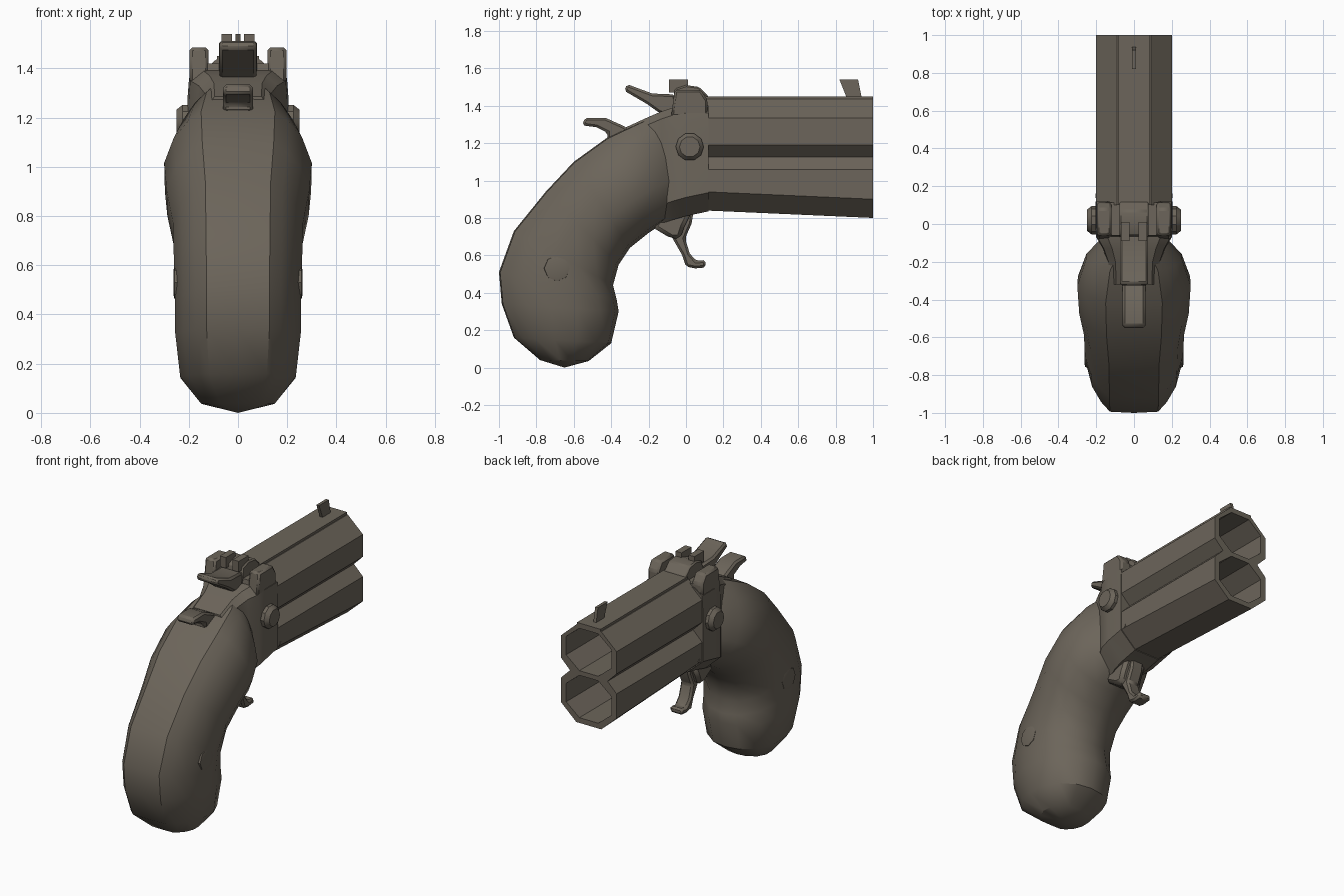
import bpy, bmesh, math
from mathutils import Vector

cube = bpy.data.objects.get("Cube")
if cube:
    bpy.data.objects.remove(cube, do_unlink=True)

steel = bpy.data.materials.new("aged_gunmetal")
steel.use_nodes = True
COLOUR = (0.15, 0.13, 0.103, 1)
steel.diffuse_color = COLOUR
bsdf = steel.node_tree.nodes["Principled BSDF"]
bsdf.inputs["Base Color"].default_value = COLOUR
bsdf.inputs["Roughness"].default_value = 0.7


def finish(bm, name, bevel=0, angle=30):
    """Turn a bmesh into a shaded object, with an optional edge bevel."""
    bmesh.ops.recalc_face_normals(bm, faces=bm.faces)
    mesh = bpy.data.meshes.new(name)
    bm.to_mesh(mesh)
    bm.free()
    obj = bpy.data.objects.new(name, mesh)
    bpy.context.collection.objects.link(obj)
    mesh.materials.append(steel)
    if bevel:
        mod = obj.modifiers.new("soft_edges", "BEVEL")
        mod.width = bevel
        mod.segments = 1
        mod.limit_method = "ANGLE"
    bpy.ops.object.select_all(action="DESELECT")
    obj.select_set(True)
    bpy.context.view_layer.objects.active = obj
    bpy.ops.object.shade_smooth_by_angle(angle=math.radians(angle))
    return obj


def loft(name, rings, tip=None, angle=30, bevel=0):
    """Skin closed rings of equal length; end in a fan if a tip is given."""
    bm = bmesh.new()
    rows = [[bm.verts.new(p) for p in ring] for ring in rings]
    n = len(rows[0])
    for a, b in zip(rows, rows[1:]):
        for i in range(n):
            j = (i + 1) % n
            bm.faces.new((a[i], a[j], b[j], b[i]))
    bm.faces.new(rows[0])
    if tip:
        t = bm.verts.new(tip)
        for i in range(n):
            bm.faces.new((rows[-1][i], rows[-1][(i + 1) % n], t))
    else:
        bm.faces.new(rows[-1])
    return finish(bm, name, bevel, angle)


def plate(name, profile, x0, x1, bevel=0.008):
    """Extrude a side profile of (y, z) points between two x positions."""
    return loft(name, [[(x, y, z) for y, z in profile] for x in (x0, x1)], bevel=bevel)


def screw(name, side, y, z, steps, sides=10):
    """Round head turned about the x axis from (x, radius) steps."""
    rings = [[(side * x, y + r * math.cos(2 * math.pi * i / sides),
               z + r * math.sin(2 * math.pi * i / sides)) for i in range(sides)]
             for x, r in steps]
    return loft(name, rings)


def mirrored(half):
    """Close a half outline of (x, z) points that runs from top to bottom."""
    return half + [(-x, z) for x, z in reversed(half)]


# Barrels: stacked octagonal tubes meeting at a narrow waist
WAIST = 1.125


def barrel(name, flip, far_back, far_front):
    def outer(y, far):
        h = abs(far - WAIST)
        half = [(0.09, h), (0.2, h - 0.1), (0.2, 0.065), (0.135, 0)]
        return [(x, y, WAIST + flip * z) for x, z in mirrored(half)]

    def bore(y):
        c = WAIST + flip * 0.153
        half = [(0.068, 0.138), (0.163, 0.06), (0.163, -0.06), (0.068, -0.138)]
        return [(x, y, c + flip * z) for x, z in mirrored(half)]

    return loft(name, [outer(0.1, far_back), outer(1, far_front), bore(1), bore(0.25)])


barrel("upper_barrel", 1, 1.435, 1.435)
barrel("lower_barrel", -1, 0.84, 0.80)
plate("top_rib", [(0.1, 1.42), (1, 1.42), (1, 1.45), (0.1, 1.45)], -0.085, 0.085, 0)
plate("front_sight", [(0.86, 1.44), (0.94, 1.44), (0.92, 1.54), (0.82, 1.54)],
      -0.01, 0.01, 0)

# Frame: faceted body narrowing from the breech into the backstrap
frame_rings = []
for y, w, top, bottom in [(0.12, 0.205, 1.40, 0.835), (0.0, 0.205, 1.40, 0.81),
                          (-0.07, 0.2, 1.39, 0.79), (-0.13, 0.165, 1.37, 0.77),
                          (-0.2, 0.14, 1.34, 0.75), (-0.32, 0.135, 1.285, 0.8)]:
    half = [(w * 0.7, top), (w * 0.97, top - 0.04), (w, top - 0.12),
            (w, bottom + 0.1), (w * 0.45, bottom)]
    frame_rings.append([(x, y, z) for x, z in mirrored(half)])
loft("frame", frame_rings)

# Hinge knuckles and rear sight
for side, label in ((1, "left"), (-1, "right")):
    ear = [(-0.08, 1.34), (0.115, 1.34), (0.115, 1.43), (0.08, 1.485), (-0.06, 1.485)]
    plate(label + "_hinge_ear", ear, side * 0.12, side * 0.197, 0.012)
    plate(label + "_rear_sight", [(-0.09, 1.47), (0.01, 1.47), (0.01, 1.54), (-0.09, 1.54)],
          side * 0.025, side * 0.068, 0)
    screw(label + "_hinge_screw", side, 0.02, 1.18,
          [(0.15, 0.075), (0.225, 0.075), (0.25, 0.055)])
    screw(label + "_grip_screw", side, -0.69, 0.53,
          [(0.2, 0.075), (0.258, 0.068), (0.262, 0.05)], 8)
    screw(label + "_barrel_pin", side, 0.15, 0.95, [(0.18, 0.012), (0.204, 0.012)], 6)
plate("hinge_tongue", [(-0.08, 1.36), (0.12, 1.36), (0.12, 1.45), (0.07, 1.5),
                       (0, 1.51), (-0.06, 1.49)], -0.078, 0.078)
plate("hinge_floor", [(-0.07, 1.36), (0.115, 1.36), (0.115, 1.42), (-0.06, 1.42)],
      -0.13, 0.13, 0)

# Hammer spur and thumb latch
plate("hammer", [(-0.33, 1.48), (-0.315, 1.515), (-0.18, 1.465), (-0.06, 1.46),
                 (-0.04, 1.36), (-0.14, 1.36), (-0.21, 1.41)], -0.075, 0.075, 0.012)
plate("thumb_latch", [(-0.555, 1.295), (-0.54, 1.335), (-0.43, 1.335), (-0.33, 1.29),
                      (-0.28, 1.25), (-0.42, 1.22), (-0.42, 1.255), (-0.48, 1.285)],
      -0.06, 0.06, 0.012)

# Trigger blade and its stud
plate("trigger", [(-0.12, 0.78), (-0.06, 0.67), (-0.02, 0.6), (0.0, 0.54), (0.05, 0.53),
                  (0.105, 0.535), (0.105, 0.575), (0.055, 0.57), (0.02, 0.61),
                  (-0.005, 0.69), (0.03, 0.77), (0.04, 0.83), (-0.08, 0.84)],
      -0.045, 0.045, 0.012)
plate("trigger_stud", [(-0.18, 0.75), (-0.08, 0.69), (-0.03, 0.69), (-0.01, 0.75),
                       (0.03, 0.83), (-0.1, 0.86)], -0.08, 0.08, 0.02)

# Grip: each station has a back point, a front point and a half width
stations = [
    ((-0.14, 1.355), (0.0, 0.83), 0.15), ((-0.25, 1.31), (-0.11, 0.78), 0.255),
    ((-0.42, 1.23), (-0.20, 0.72), 0.3), ((-0.60, 1.10), (-0.30, 0.64), 0.29),
    ((-0.75, 0.94), (-0.36, 0.55), 0.265), ((-0.92, 0.73), (-0.39, 0.44), 0.26),
    ((-1.0, 0.51), (-0.37, 0.36), 0.255), ((-0.985, 0.34), (-0.36, 0.30), 0.255),
    ((-0.92, 0.16), (-0.40, 0.13), 0.235), ((-0.78, 0.04), (-0.52, 0.035), 0.15)]
section = [(0, 0), (0.01, 0.5), (0.09, 0.68), (0.22, 0.87), (0.42, 1),
           (0.65, 0.99), (0.84, 0.8), (0.97, 0.4), (1, 0)]
outline = section + [(u, -w) for u, w in reversed(section[1:-1])]
grip_rings = []
for back, front, width in stations:
    b, f = Vector((0, *back)), Vector((0, *front))
    grip_rings.append([b.lerp(f, u) + Vector((w * width, 0, 0)) for u, w in outline])
loft("grip", grip_rings, tip=(0, -0.65, 0), angle=35)
